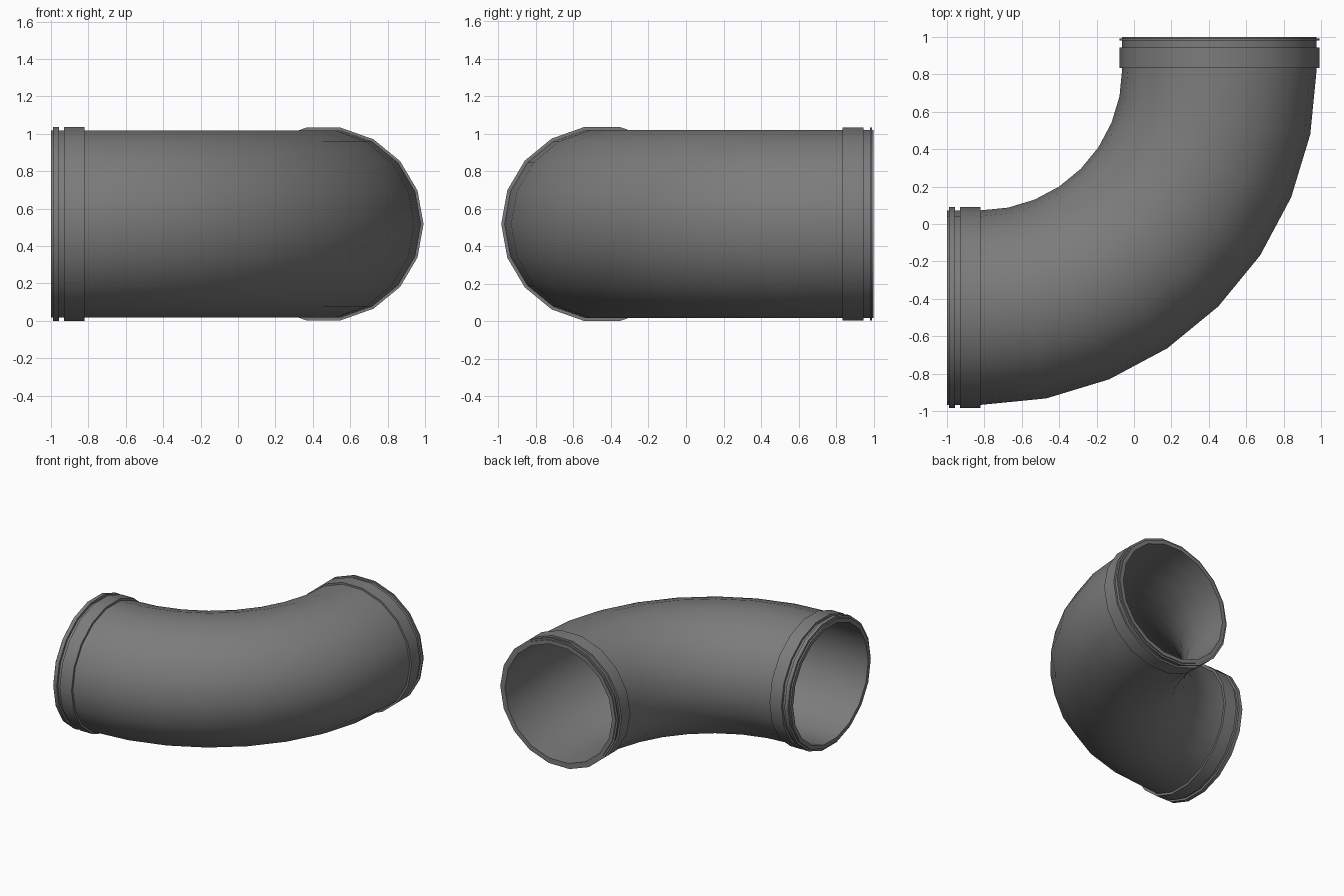
import bpy, bmesh, math
from mathutils import Vector

if "Cube" in bpy.data.objects:
    bpy.data.objects.remove(bpy.data.objects["Cube"])

SIDES = 18
BEND = Vector((-0.82, 0.83, 0.518))   # centre of the quarter bend
MAJOR, PIPE, BORE = 1.277, 0.52, 0.487
ZS = 0.977                            # section is slightly flattened
UP = Vector((0, 0, 1))


def x_end(d):
    """Frame at distance d from the left tip: centre, outward direction."""
    return Vector((-1 + d, BEND.y - MAJOR, BEND.z)), Vector((0, -1, 0))


def y_end(d):
    """Frame at distance d from the back tip."""
    return Vector((BEND.x + MAJOR, 1 - d, BEND.z)), Vector((1, 0, 0))


def bend(i):
    """Frame at step i of the 8-step quarter bend."""
    a = -math.pi / 2 + i * math.pi / 16
    out = Vector((math.cos(a), math.sin(a), 0))
    return BEND + out * MAJOR, out


def end_profile(ring0, ring1, col0, col1, r):
    """(distance, radius) steps for the tip, thin ring, groove and collar."""
    g = PIPE
    return [(0, g), (ring0, g), (ring0, r), (ring1, r), (ring1, g),
            (col0, g), (col0, r), (col1, r), (col1, g)]


# Outer skin from left tip to back tip, then the bore back again
left = end_profile(0.012, 0.043, 0.07, 0.178, 0.538)
back = end_profile(0.008, 0.02, 0.055, 0.167, 0.535)
stations = [(x_end(d), r) for d, r in left]
stations += [(bend(i), PIPE) for i in range(9)]
stations += [(y_end(d), r) for d, r in reversed(back)]
stations += [(y_end(0), BORE)]
stations += [(bend(i), BORE) for i in range(8, -1, -1)]
stations += [(x_end(0), BORE)]

# Skin the stations into one closed pipe wall
bm = bmesh.new()
rings = []
for (centre, out), r in stations:
    ring = []
    for k in range(SIDES):
        t = 2 * math.pi * k / SIDES
        ring.append(bm.verts.new(centre + out * r * math.cos(t) + UP * r * ZS * math.sin(t)))
    rings.append(ring)
for i, a in enumerate(rings):
    b = rings[(i + 1) % len(rings)]
    for k in range(SIDES):
        n = (k + 1) % SIDES
        bm.faces.new((a[k], a[n], b[n], b[k]))
bmesh.ops.remove_doubles(bm, verts=bm.verts, dist=0.0005)
bmesh.ops.recalc_face_normals(bm, faces=bm.faces)
mesh = bpy.data.meshes.new("pipe_elbow")
bm.to_mesh(mesh)
bm.free()

elbow = bpy.data.objects.new("pipe_elbow", mesh)
bpy.context.collection.objects.link(elbow)
bpy.context.view_layer.objects.active = elbow
elbow.select_set(True)
bpy.ops.object.shade_smooth_by_angle(angle=math.radians(30))

# Plain grey pipe
mat = bpy.data.materials.new("dark_grey")
mat.diffuse_color = (0.2, 0.2, 0.2, 1)
mat.use_nodes = True
mat.node_tree.nodes["Principled BSDF"].inputs["Base Color"].default_value = mat.diffuse_color
mesh.materials.append(mat)
